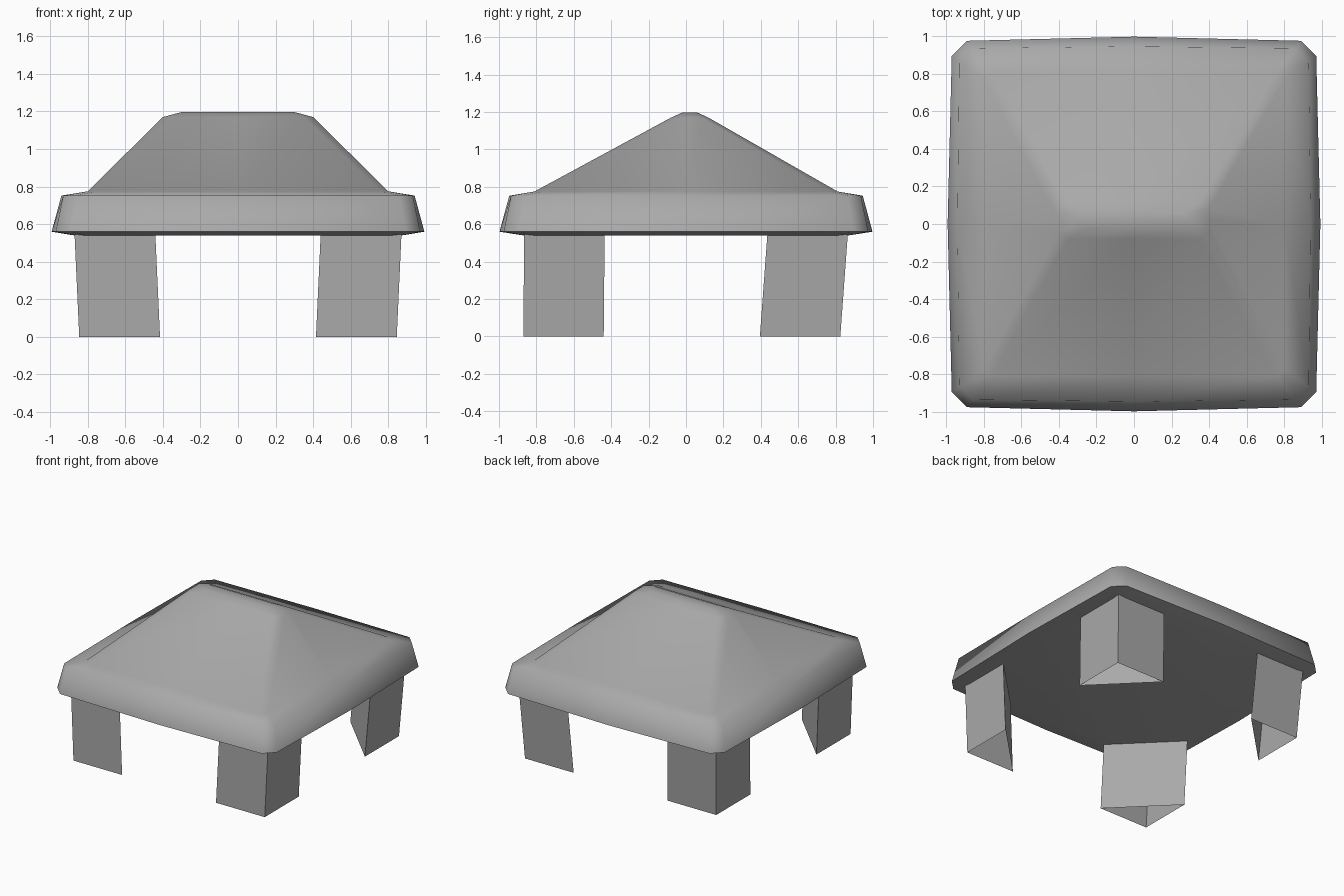
import bpy
import bmesh

if "Cube" in bpy.data.objects:
    bpy.data.objects.remove(bpy.data.objects["Cube"], do_unlink=True)

# One grey material
grey = bpy.data.materials.new("plain_grey")
grey.use_nodes = True
colour = (0.4, 0.4, 0.4, 1)
grey.diffuse_color = colour
grey.node_tree.nodes["Principled BSDF"].inputs["Base Color"].default_value = colour


def ring(hx, hy, cx, cy, bulge, z, y0=0):
    """Rectangle with cut corners and slightly bowed sides."""
    b = bulge
    pts = [(hx + b, 0), (hx, hy - cy), (hx - cx, hy),
           (0, hy + b), (cx - hx, hy), (-hx, hy - cy),
           (-hx - b, 0), (-hx, cy - hy), (cx - hx, -hy),
           (0, -hy - b), (hx - cx, -hy), (hx, cy - hy)]
    return [(x, y + y0, z) for x, y in pts]


def loft(name, rings, cap_bottom, cap_top, angle):
    """Skin a stack of matching rings."""
    bm = bmesh.new()
    loops = [[bm.verts.new(p) for p in r] for r in rings]
    for low, high in zip(loops, loops[1:]):
        n = len(low)
        for i in range(n):
            j = (i + 1) % n
            bm.faces.new((low[i], low[j], high[j], high[i]))
    if cap_bottom:
        bm.faces.new(loops[0][::-1])
    if cap_top:
        bm.faces.new(loops[-1])
    bmesh.ops.recalc_face_normals(bm, faces=bm.faces)
    mesh = bpy.data.meshes.new(name)
    bm.to_mesh(mesh)
    bm.free()
    mesh.materials.append(grey)
    obj = bpy.data.objects.new(name, mesh)
    bpy.context.collection.objects.link(obj)
    bpy.ops.object.select_all(action='DESELECT')
    obj.select_set(True)
    bpy.context.view_layer.objects.active = obj
    bpy.ops.object.shade_smooth_by_angle(angle=angle)
    return obj


# Hipped lid: flat underside, lip, sloping rim, shoulder, roof, ridge
loft("lid", [
    ring(0.87, 0.87, 0.06, 0.06, 0, 0.54),
    ring(0.97, 0.975, 0.08, 0.08, 0.022, 0.56),
    ring(0.93, 0.935, 0.07, 0.07, 0.01, 0.752),
    ring(0.80, 0.81, 0.04, 0.04, 0, 0.775),
    ring(0.40, 0.10, 0.05, 0.04, 0, 1.17, 0.02),
    ring(0.30, 0.04, 0.04, 0.02, 0, 1.197, 0.02),
], True, True, 1.2)

# Corner legs: hollow triangular prisms, open at the foot
for side, sx in (("left", 1), ("right", -1)):
    for end, sy, foot_y in (("front", -1, 0.87), ("back", 1, 0.825)):
        def section(x, y, z):
            return [(sx * x, sy * y, z),
                    (sx * (x - 0.43), sy * y, z),
                    (sx * x, sy * (y - 0.43), z)]
        loft(f"{end}_{side}_leg",
             [section(0.845, foot_y, 0), section(0.87, 0.865, 0.545)],
             False, False, 0.5)
